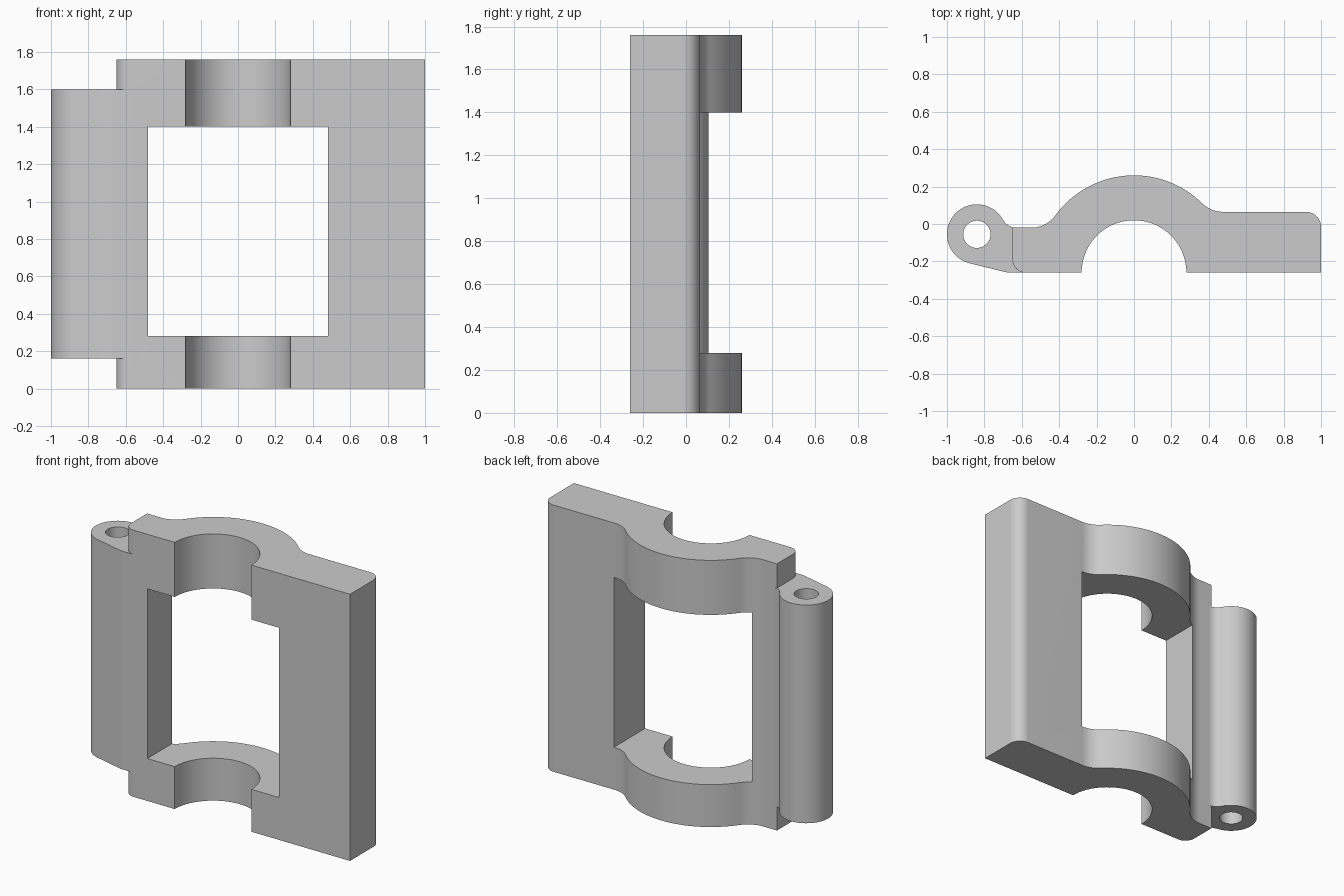
import bpy
import bmesh
from math import cos, sin, pi, radians, atan2, hypot, sqrt

if "Cube" in bpy.data.objects:
    bpy.data.objects.remove(bpy.data.objects["Cube"], do_unlink=True)

grey = bpy.data.materials.new("plain grey")
grey.use_nodes = True
colour = (0.6, 0.6, 0.6, 1)
grey.diffuse_color = colour
grey.node_tree.nodes["Principled BSDF"].inputs["Base Color"].default_value = colour


def arc(cx, cy, r, a, b, n=16):
    """Points on a circle from angle a to angle b, in radians."""
    return [(cx + r * cos(a + (b - a) * i / n), cy + r * sin(a + (b - a) * i / n))
            for i in range(n + 1)]


def extrude(name, outline, z0, z1):
    """Solid with the given plan outline between two heights."""
    bm = bmesh.new()
    base = bm.faces.new([bm.verts.new((x, y, z0)) for x, y in outline])
    top = bmesh.ops.extrude_face_region(bm, geom=[base])["geom"]
    bmesh.ops.translate(bm, vec=(0, 0, z1 - z0),
                        verts=[v for v in top if isinstance(v, bmesh.types.BMVert)])
    bmesh.ops.recalc_face_normals(bm, faces=bm.faces)
    mesh = bpy.data.meshes.new(name)
    bm.to_mesh(mesh)
    bm.free()
    mesh.materials.append(grey)
    obj = bpy.data.objects.new(name, mesh)
    bpy.context.collection.objects.link(obj)
    return obj


def combine(target, other, operation):
    """Apply a boolean and discard the second solid."""
    bpy.context.view_layer.objects.active = target
    mod = target.modifiers.new(operation.lower(), "BOOLEAN")
    mod.operation = operation
    mod.solver = "EXACT"
    mod.object = other
    bpy.ops.object.modifier_apply(modifier=mod.name)
    bpy.data.objects.remove(other, do_unlink=True)


FRONT, HEIGHT = -0.26, 1.76
SADDLE, BORE, BLEND = 0.52, 0.28, 0.16
LEFT_BACK, RIGHT_BACK = 0.065, -0.02


def blend_centre(back):
    """Centre offset of the hollow fillet between a flat back and the saddle."""
    y = back + BLEND
    return sqrt((SADDLE + BLEND) ** 2 - (y - FRONT) ** 2), y


# Clamp body: flat plates either side of an arched saddle
lx, ly = blend_centre(LEFT_BACK)
rx, ry = blend_centre(RIGHT_BACK)
la, ra = atan2(ly - FRONT, lx), atan2(ry - FRONT, -rx)
outline = arc(-0.58, FRONT + 0.07, 0.07, pi, 1.5 * pi, 10)
outline += arc(0, FRONT, BORE, pi, 0, 48)
outline += [(1, FRONT)]
outline += arc(0.92, LEFT_BACK - 0.08, 0.08, 0, pi / 2, 12)
outline += arc(lx, ly, BLEND, 1.5 * pi, la + pi, 12)
outline += arc(0, FRONT, SADDLE, la, ra, 48)[1:]
outline += arc(-rx, ry, BLEND, ra - pi, -pi / 2, 12)[1:]
outline += [(-0.65, RIGHT_BACK)]
body = extrude("clamp_body", outline, 0, HEIGHT)

# Window between the two saddle bands
window = extrude("window_cutter", [(-0.48, -1), (0.48, -1), (0.48, 1), (-0.48, 1)], 0.28, 1.40)
combine(body, window, "DIFFERENCE")

# Hinge knuckle blended into the right edge
kx, ky, kr, fr = -0.84, -0.055, 0.16, 0.08
fy = RIGHT_BACK + fr
fx = kx + sqrt((kr + fr) ** 2 - (fy - ky) ** 2)
fa = atan2(fy - ky, fx - kx)
knuckle_outline = arc(kx, ky, kr, fa, radians(257), 48)
knuckle_outline += arc(-0.66, FRONT + 0.13, 0.13, radians(257), 1.5 * pi, 5)
knuckle_outline += [(-0.55, FRONT), (-0.55, RIGHT_BACK)]
knuckle_outline += arc(fx, fy, fr, -pi / 2, fa - pi, 12)[:-1]
knuckle = extrude("hinge_knuckle", knuckle_outline, 0.16, 1.60)
combine(body, knuckle, "UNION")

# Pin hole through the knuckle
pin = extrude("pin_cutter", arc(kx, ky, 0.073, 0, 2 * pi, 40)[:-1], -0.2, 2)
combine(body, pin, "DIFFERENCE")

bpy.ops.object.select_all(action="DESELECT")
body.select_set(True)
bpy.context.view_layer.objects.active = body
bpy.ops.object.shade_smooth_by_angle(angle=radians(30))
